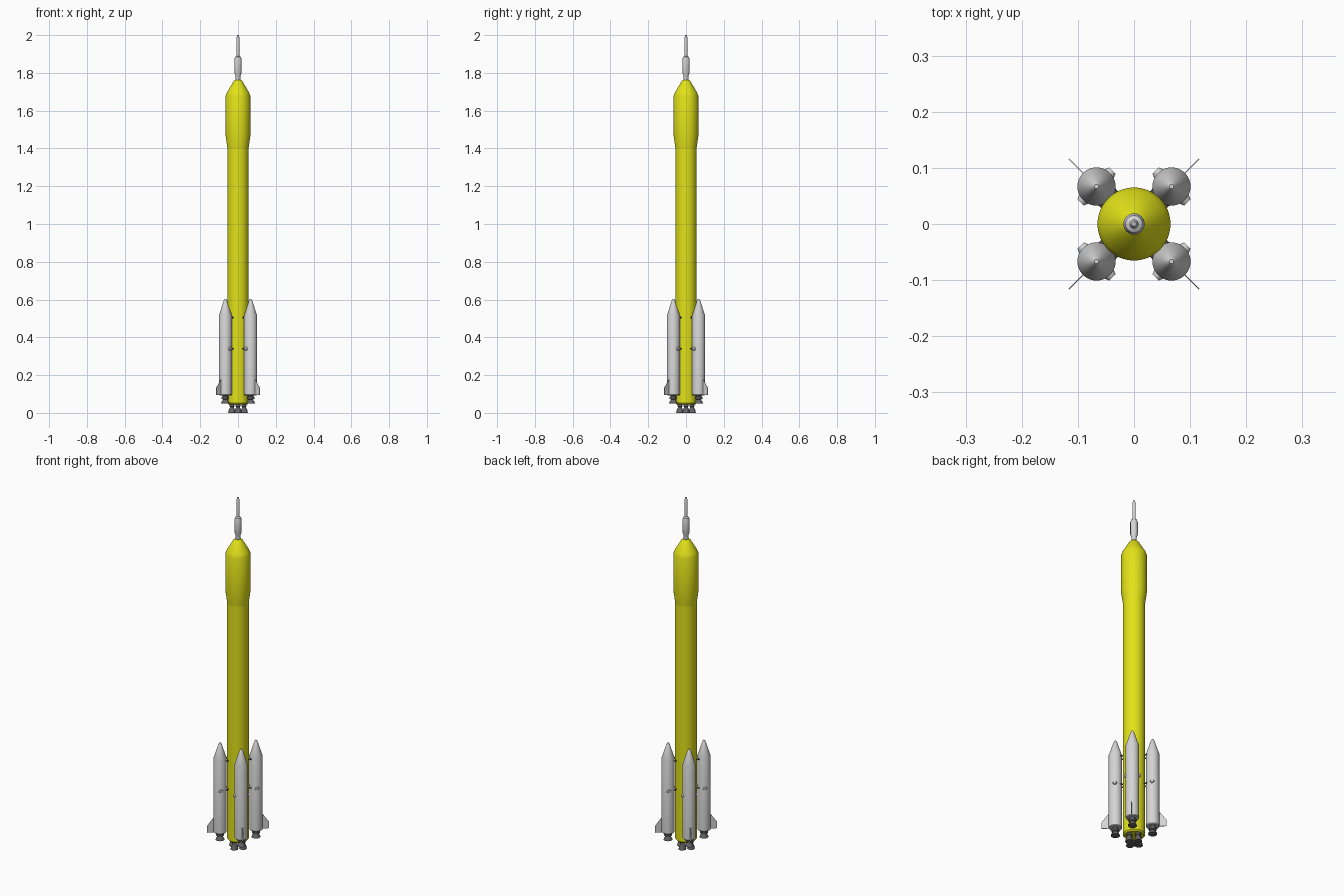
import bpy, bmesh, math
from mathutils import Vector

if "Cube" in bpy.data.objects:
    bpy.data.objects.remove(bpy.data.objects["Cube"])


def material(name, rgb):
    m = bpy.data.materials.new(name)
    m.diffuse_color = (*rgb, 1)
    m.use_nodes = True
    m.node_tree.nodes["Principled BSDF"].inputs["Base Color"].default_value = m.diffuse_color
    return m


YELLOW = material("yellow", (0.76, 0.76, 0.01))
GREY = material("light grey", (0.66, 0.66, 0.66))
DARK = material("dark grey", (0.13, 0.13, 0.13))


def finish(bm, name, mat, smooth=True):
    bmesh.ops.remove_doubles(bm, verts=bm.verts, dist=1e-5)
    bmesh.ops.recalc_face_normals(bm, faces=bm.faces)
    me = bpy.data.meshes.new(name)
    bm.to_mesh(me)
    bm.free()
    me.materials.append(mat)
    ob = bpy.data.objects.new(name, me)
    bpy.context.collection.objects.link(ob)
    if smooth:
        bpy.ops.object.select_all(action='DESELECT')
        ob.select_set(True)
        bpy.context.view_layer.objects.active = ob
        bpy.ops.object.shade_smooth_by_angle(angle=math.radians(30))
    return ob


def lathe(name, profile, mat, centre=(0, 0), n=48):
    """Turn a list of (radius, z) points about a vertical axis, capped at both ends."""
    bm = bmesh.new()
    rings = [[bm.verts.new((centre[0] + r * math.cos(2 * math.pi * i / n),
                            centre[1] + r * math.sin(2 * math.pi * i / n), z))
              for i in range(n)] for r, z in profile]
    for a, b in zip(rings, rings[1:]):
        for i in range(n):
            j = (i + 1) % n
            bm.faces.new((a[i], a[j], b[j], b[i]))
    bm.faces.new(rings[0])
    bm.faces.new(rings[-1])
    return finish(bm, name, mat)


def rod(name, p, q, r, mat, r2=None, n=12):
    """Round bar from p to q."""
    p, q = Vector(p), Vector(q)
    bm = bmesh.new()
    bmesh.ops.create_cone(bm, cap_ends=True, segments=n, radius1=r,
                          radius2=r if r2 is None else r2, depth=(q - p).length)
    rot = (q - p).to_track_quat('Z', 'Y').to_matrix()
    bmesh.ops.rotate(bm, verts=bm.verts, matrix=rot)
    bmesh.ops.translate(bm, verts=bm.verts, vec=(p + q) / 2)
    return finish(bm, name, mat)


def polar(r, a, z):
    return Vector((r * math.cos(a), r * math.sin(a), z))


# Core stage, payload section and escape tower
lathe("core_stage", [(0.05, 0.045), (0.056, 0.052), (0.056, 1.40)], YELLOW, n=64)
lathe("payload_fairing", [(0.056, 1.40), (0.065, 1.465), (0.065, 1.68), (0.058, 1.697),
                          (0.024, 1.755), (0.015, 1.763)], YELLOW, n=64)
lathe("escape_tower", [(0.013, 1.755), (0.013, 1.785), (0.019, 1.80), (0.019, 1.872),
                       (0.015, 1.885), (0.008, 1.889), (0.008, 1.985), (0.004, 2.0)], GREY, n=32)

# Four core engines on the axes
for k in range(4):
    c = polar(0.032, k * math.pi / 2, 0)
    lathe("core_engine", [(0.020, 0.0), (0.017, 0.014), (0.011, 0.027), (0.010, 0.032),
                          (0.014, 0.035), (0.014, 0.05)], DARK, (c.x, c.y), 24)

# Four boosters on the diagonals
DIST, RAD = 0.0945, 0.034
for k in range(4):
    a = math.pi / 4 + k * math.pi / 2
    out, side = polar(1, a, 0), polar(1, a + math.pi / 2, 0)
    c = out * DIST
    lathe("booster", [(0.031, 0.093), (RAD, 0.097), (RAD, 0.516), (0.008, 0.597),
                      (0.004, 0.603)], GREY, (c.x, c.y))
    lathe("booster_engine", [(0.023, 0.05), (0.021, 0.058), (0.014, 0.067), (0.013, 0.071),
                             (0.020, 0.074), (0.020, 0.083), (0.016, 0.087),
                             (0.016, 0.096)], DARK, (c.x, c.y), 28)

    # Thin swept fin on the outer side
    bm = bmesh.new()
    outline = [(0.12, 0.094), (0.164, 0.094), (0.164, 0.13), (0.128, 0.18), (0.12, 0.18)]
    vs = [[bm.verts.new(out * r + side * s + Vector((0, 0, z))) for r, z in outline]
          for s in (-0.0012, 0.0012)]
    bm.faces.new(vs[0])
    bm.faces.new(vs[1])
    for i in range(len(outline)):
        j = (i + 1) % len(outline)
        bm.faces.new((vs[0][i], vs[0][j], vs[1][j], vs[1][i]))
    finish(bm, "booster_fin", GREY, smooth=False)

    # Side fittings and the struts that hold the booster to the core
    for s in (-1, 1):
        up = Vector((0, 0, 0.34))
        rod("side_fitting", c + side * s * 0.030 + up, c + side * s * 0.040 + up,
            0.012, GREY, 0.008, 16)
        for z in (0.34, 0.505):
            rod("strut", c - out * 0.022 + side * s * 0.018 + Vector((0, 0, z)),
                polar(0.053, a + s * 0.3, z), 0.004, DARK)
